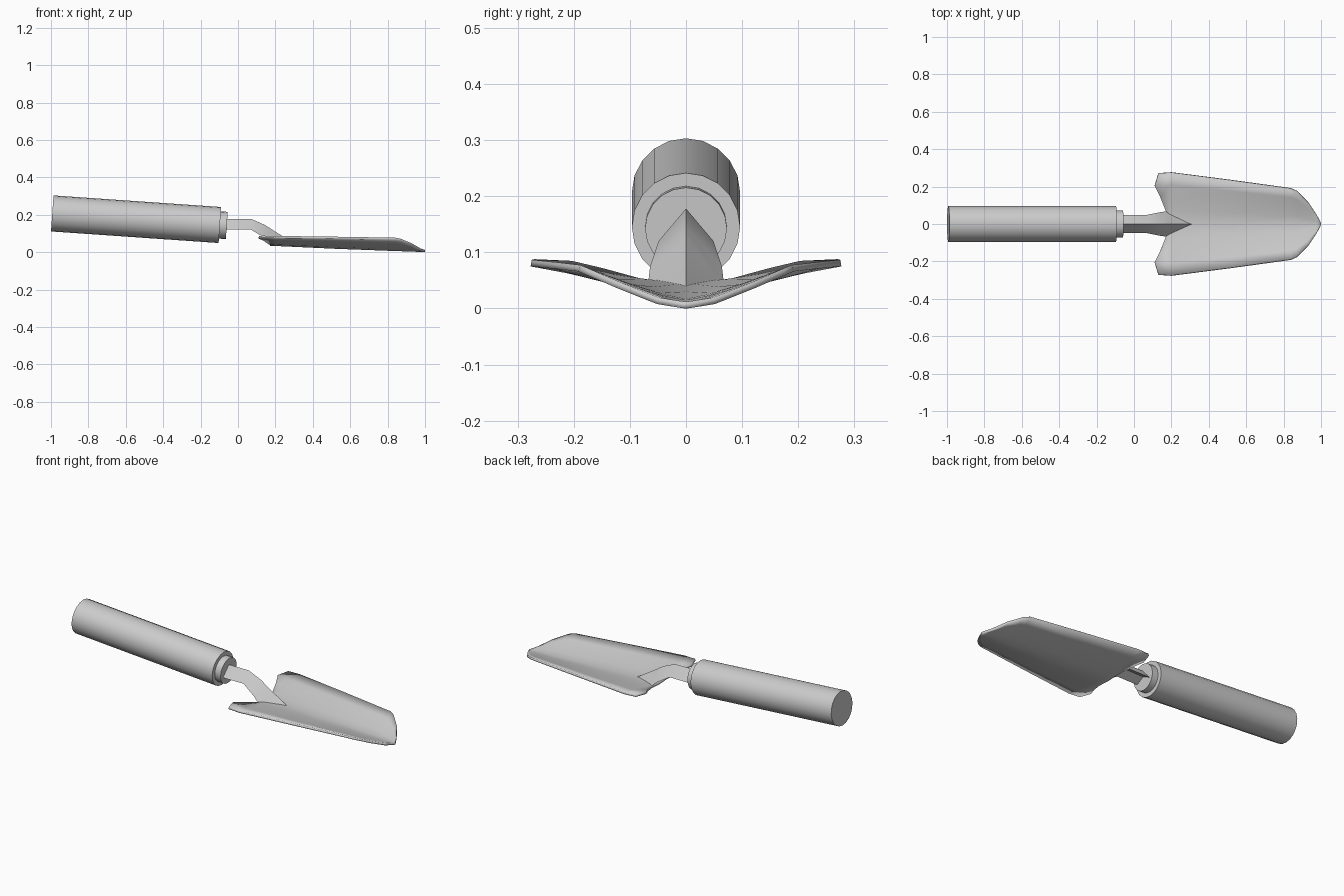
import bpy
from math import radians
from mathutils import Vector

if "Cube" in bpy.data.objects:
    bpy.data.objects.remove(bpy.data.objects["Cube"])


def smooth(obj, angle):
    bpy.ops.object.select_all(action='DESELECT')
    obj.select_set(True)
    bpy.context.view_layer.objects.active = obj
    bpy.ops.object.shade_smooth_by_angle(angle=radians(angle))


def rod(name, x0, x1, radius):
    # 20-sided cylinder along the tilted handle axis
    axis_z = lambda x: 0.207 - 0.069 * (x + 0.993)
    a, b = Vector((x0, 0, axis_z(x0))), Vector((x1, 0, axis_z(x1)))
    bpy.ops.mesh.primitive_cylinder_add(
        vertices=20, radius=radius, depth=(b - a).length, location=(a + b) / 2,
        rotation=(0, Vector((b - a)).angle(Vector((0, 0, 1))), 0))
    obj = bpy.context.object
    obj.name = name
    smooth(obj, 30)


def mesh_object(name, verts, faces):
    mesh = bpy.data.meshes.new(name)
    mesh.from_pydata(verts, [], faces)
    obj = bpy.data.objects.new(name, mesh)
    bpy.context.collection.objects.link(obj)
    return obj


# Handle and its collar
rod("handle", -0.993, -0.097, 0.0965)
rod("collar", -0.11, -0.06, 0.073)

# Neck: ridged channel lofted along x (x, ridge z, half width, base z, inner ridge z)
sections = [(-0.08, 0.178, 0.049, 0.120, 0.145),
            (0.07, 0.178, 0.049, 0.120, 0.145),
            (0.145, 0.145, 0.064, 0.075, 0.105),
            (0.18, 0.122, 0.068, 0.040, 0.060),
            (0.31, 0.040, 0.003, 0.031, 0.032)]
verts, faces = [], []
for x, top, w, base, inner in sections:
    verts += [(x, 0, top), (x, w, base), (x, 0, inner), (x, -w, base)]
for i in range(len(sections) - 1):
    for k in range(4):
        a, b = 4 * i + k, 4 * i + (k + 1) % 4
        faces.append((a, a + 4, b + 4, b))
last = 4 * (len(sections) - 1)
faces += [(0, 1, 2), (0, 2, 3), (last, last + 2, last + 1), (last, last + 3, last + 2)]
smooth(mesh_object("neck", verts, faces), 20)

# Blade: right half as rows from the keel outwards, starting with the notched back edge
rows = [[(0.17, 0, 0.034), (0.17, 0.07, 0.038), (0.138, 0.15, 0.060),
         (0.11, 0.205, 0.073), (0.13, 0.272, 0.076)]]
# x, half width, keel z, edge z
for x, w, keel, edge in [(0.20, 0.277, 0.033, 0.075), (0.52, 0.236, 0.018, 0.071),
                         (0.84, 0.192, 0.006, 0.066), (0.87, 0.178, 0.005, 0.060),
                         (0.93, 0.120, 0.003, 0.035), (0.975, 0.052, 0.001, 0.008),
                         (1.0, 0.006, 0.0, 0.0005)]:
    rows.append([(x, w * f, keel + (edge - keel) * f ** 1.3)
                 for f in (0, 0.25, 0.52, 0.76, 1)])
n = len(rows[0])
verts = [v for row in rows for v in row]
faces = [(i * n + k, i * n + k + 1, (i + 1) * n + k + 1, (i + 1) * n + k)
         for i in range(len(rows) - 1) for k in range(n - 1)]
blade = mesh_object("blade", verts, faces)
mirror = blade.modifiers.new("mirror", 'MIRROR')
mirror.use_axis = (False, True, False)
solid = blade.modifiers.new("thickness", 'SOLIDIFY')
solid.thickness = 0.012
solid.offset = -1
smooth(blade, 30)
